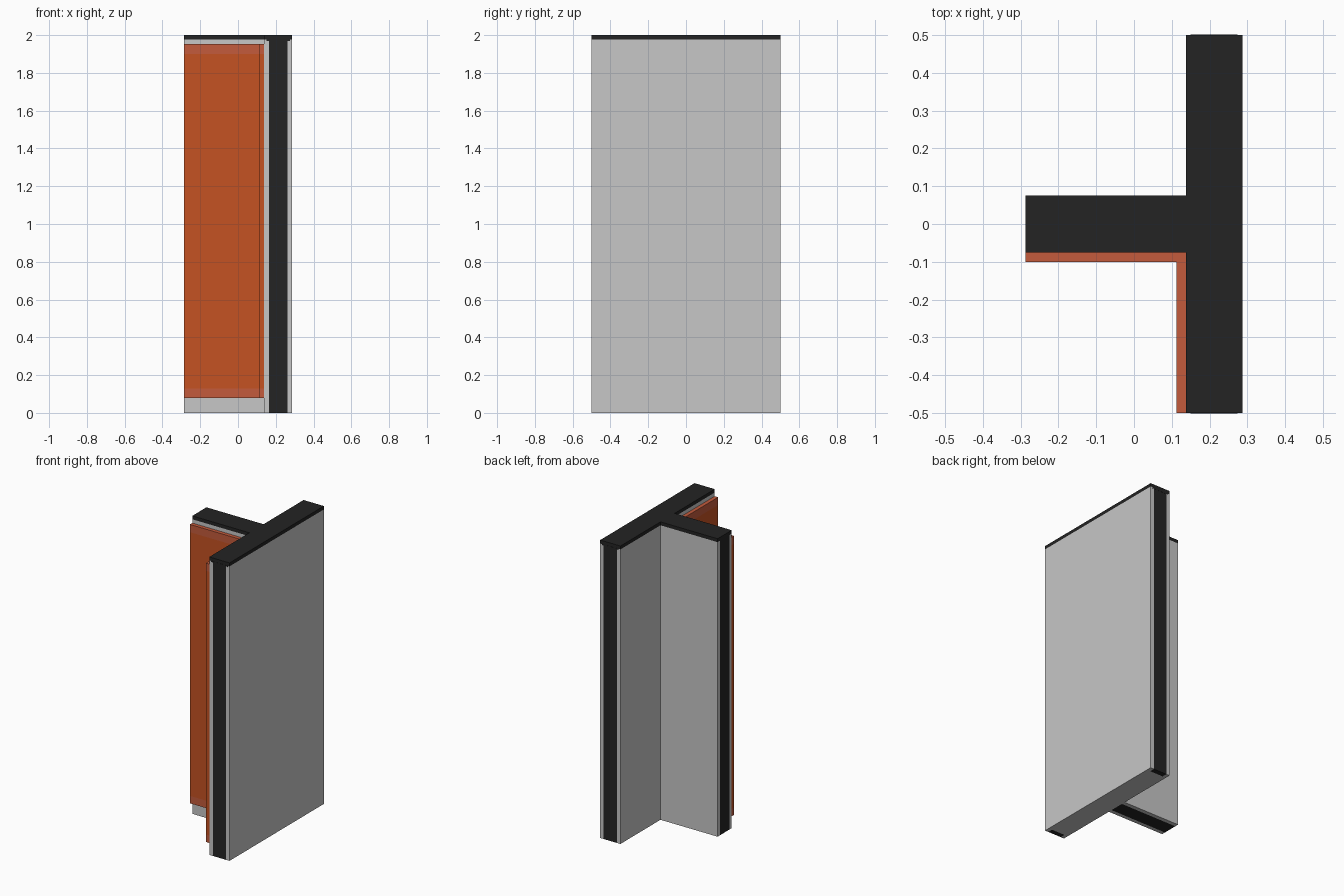
import bpy
import bmesh
from mathutils import Vector

cube = bpy.data.objects.get("Cube")
if cube:
    bpy.data.objects.remove(cube, do_unlink=True)


def material(name, rgb):
    m = bpy.data.materials.new(name)
    m.use_nodes = True
    color = (*rgb, 1.0)
    m.diffuse_color = color
    m.node_tree.nodes["Principled BSDF"].inputs["Base Color"].default_value = color
    return m


GREY = material("light grey", (0.57, 0.57, 0.57))
DARK = material("charcoal", (0.017, 0.017, 0.017))
ORANGE = material("orange", (0.56, 0.085, 0.016))
TRIM = material("dusty orange", (0.55, 0.105, 0.045))


def box(name, x, y, z, mat):
    """Axis-aligned box given by its x, y and z ranges."""
    lo, hi = Vector((x[0], y[0], z[0])), Vector((x[1], y[1], z[1]))
    bm = bmesh.new()
    bmesh.ops.create_cube(bm, size=1)
    bmesh.ops.scale(bm, vec=hi - lo, verts=bm.verts)
    bmesh.ops.translate(bm, vec=(lo + hi) / 2, verts=bm.verts)
    mesh = bpy.data.meshes.new(name)
    bm.to_mesh(mesh)
    bm.free()
    mesh.materials.append(mat)
    obj = bpy.data.objects.new(name, mesh)
    bpy.context.collection.objects.link(obj)
    return obj


X0, X1, X2 = -0.287, 0.137, 0.287     # branch end, wall inner face, wall outer face
C0, C1 = 0.163, 0.261                 # main wall core
TOP = 1.977                           # underside of the cap
body = (0, TOP)

# Main wall: two sheets around a core, with dark bars closing both ends
box("main_wall_inner_sheet", (X1, C0), (-0.5, 0.5), body, GREY)
box("main_wall_outer_sheet", (C1, X2), (-0.5, 0.5), body, GREY)
box("main_wall_core", (C0, C1), (-0.465, 0.465), body, GREY)
for side, s in (("front", -1), ("back", 1)):
    y = sorted((s * 0.465, s * 0.5))
    box(side + "_end_bar", (C0, C1), y, body, DARK)

# Branch wall: dark core between two sheets
box("branch_core", (X0, X1), (-0.049, 0.049), body, DARK)
box("branch_front_sheet", (X0, X1), (-0.075, -0.049), body, GREY)
box("branch_back_sheet", (X0, X1), (0.049, 0.075), body, GREY)

# Cap over both walls, with a shallow lip at the main wall ends
box("main_cap", (X1, X2), (-0.5, 0.5), (TOP, 2), DARK)
box("branch_cap", (X0, X1), (-0.075, 0.075), (TOP, 2), DARK)
for side, s in (("front", -1), ("back", 1)):
    y = sorted((s * 0.49, s * 0.501))
    box(side + "_cap_lip", (0.15, 0.274), y, (1.97, TOP), DARK)

# Cladding on the inner corner, with a trim band at the foot and the head
footprints = {
    "branch_cladding": ((X0, X1), (-0.1, -0.075)),
    "main_cladding": ((0.112, X1), (-0.5, -0.1)),
}
for name, (x, y) in footprints.items():
    box(name + "_foot", x, y, (0.08, 0.13), TRIM)
    box(name + "_panel", x, y, (0.13, 1.9), ORANGE)
    box(name + "_head", x, y, (1.9, 1.952), TRIM)
